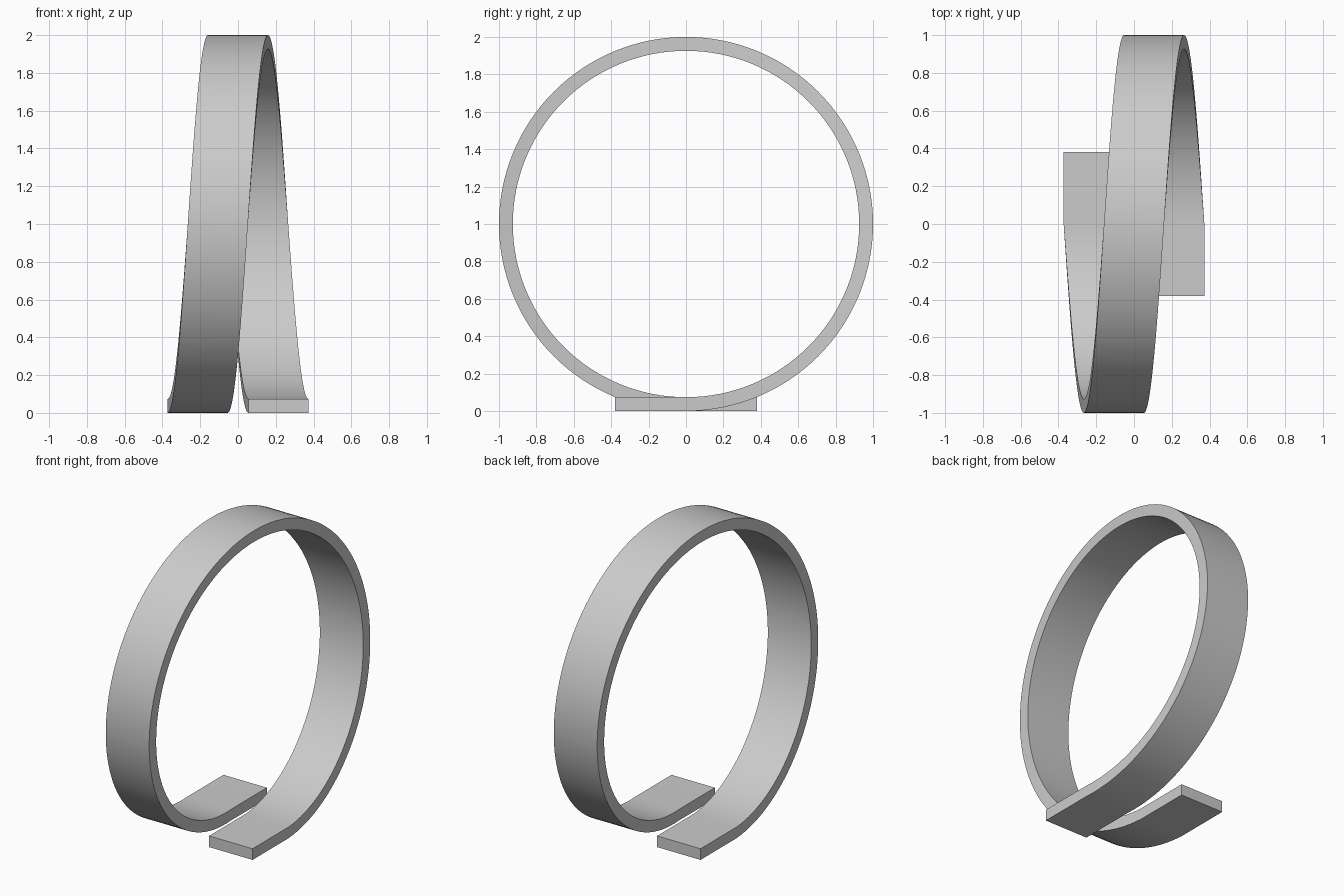
import bpy, bmesh, math

if "Cube" in bpy.data.objects:
    bpy.data.objects.remove(bpy.data.objects["Cube"])

HALF_W, THICK, SHIFT, LEAD, STEPS = 0.159, 0.074, 0.2135, 0.38, 128

# Path stations: (x centre, y offset, loop angle); straight entry, helical loop, straight exit
stations = [(SHIFT, -LEAD, 0.0)]
for i in range(STEPS + 1):
    t = i / STEPS
    stations.append((SHIFT * (1 - 2 * t), 0.0, 2 * math.pi * t))
stations.append((-SHIFT, LEAD, 2 * math.pi))

# Rectangular section swept along the path
bm = bmesh.new()


def section(x, y, a):
    ring = []
    for dx, r in ((-HALF_W, 1), (HALF_W, 1), (HALF_W, 1 - THICK), (-HALF_W, 1 - THICK)):
        ring.append(bm.verts.new((x + dx, y + r * math.sin(a), 1 - r * math.cos(a))))
    return ring


rings = [section(*s) for s in stations]
for a, b in zip(rings, rings[1:]):
    for k in range(4):
        n = (k + 1) % 4
        bm.faces.new((a[k], a[n], b[n], b[k]))
bm.faces.new(rings[0])
bm.faces.new(rings[-1])
bmesh.ops.recalc_face_normals(bm, faces=bm.faces)

mesh = bpy.data.meshes.new("loop_track")
bm.to_mesh(mesh)
bm.free()
track = bpy.data.objects.new("loop_track", mesh)
bpy.context.collection.objects.link(track)

# Smooth band faces, crisp edges
bpy.context.view_layer.objects.active = track
track.select_set(True)
bpy.ops.object.shade_smooth_by_angle(angle=math.radians(30))
